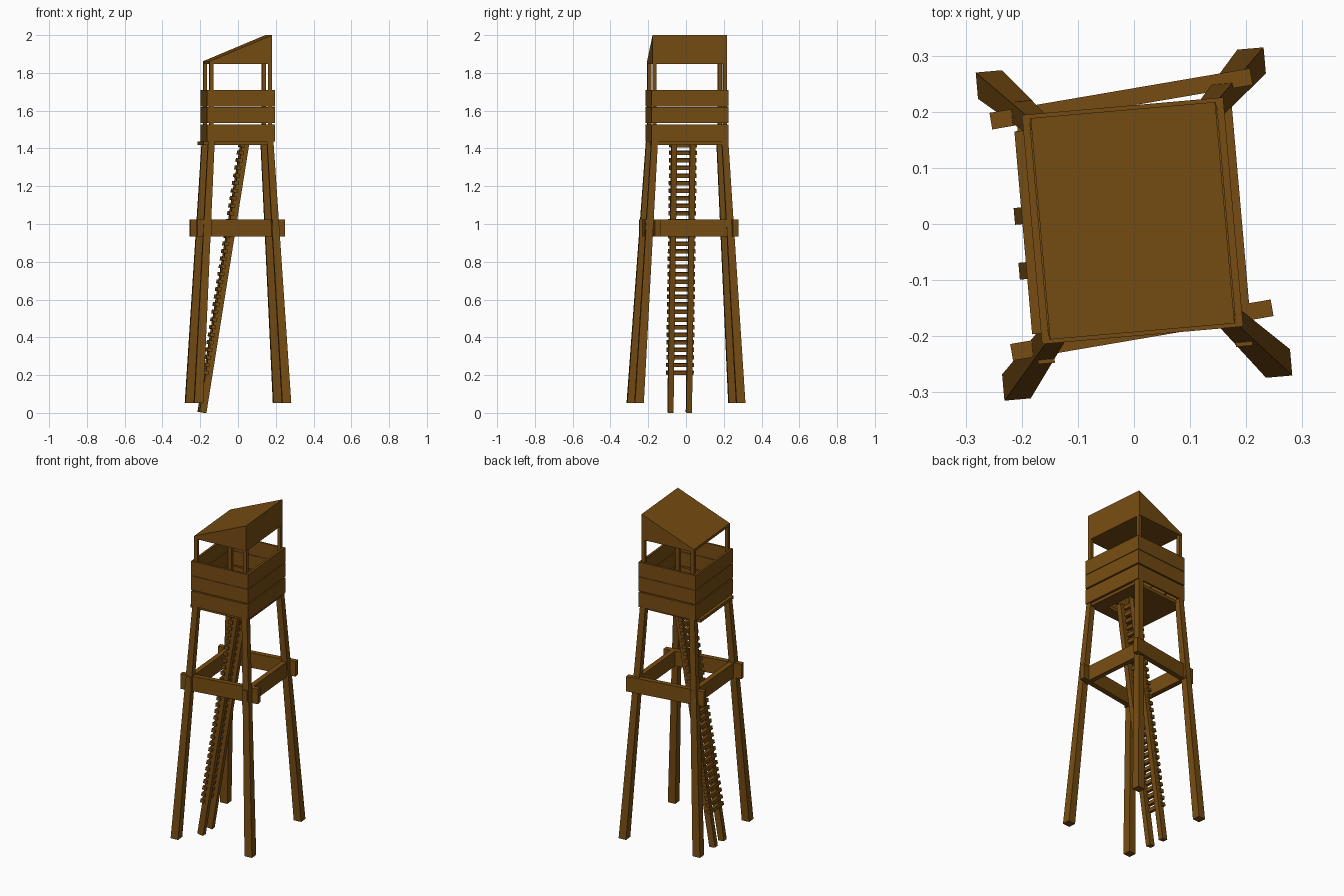
import bpy, bmesh, math
from mathutils import Matrix, Vector

if "Cube" in bpy.data.objects:
    bpy.data.objects.remove(bpy.data.objects["Cube"])

wood = bpy.data.materials.new("brown_wood")
wood.diffuse_color = (0.18, 0.072, 0.006, 1)
wood.use_nodes = True
wood.node_tree.nodes["Principled BSDF"].inputs["Base Color"].default_value = wood.diffuse_color

TURN = Matrix.Rotation(math.radians(5), 4, 'Z')   # whole tower is turned slightly
CX, CY = -0.002, 0.006                            # cabin centre


def finish(name, bm, matrix):
    bmesh.ops.transform(bm, matrix=matrix, verts=bm.verts)
    bmesh.ops.recalc_face_normals(bm, faces=bm.faces)
    me = bpy.data.meshes.new(name)
    bm.to_mesh(me)
    bm.free()
    me.materials.append(wood)
    ob = bpy.data.objects.new(name, me)
    bpy.context.collection.objects.link(ob)
    return ob


def box(name, centre, size, rot=Matrix.Identity(4), turn=TURN):
    bm = bmesh.new()
    bmesh.ops.create_cube(bm, size=1)
    m = turn @ Matrix.Translation(centre) @ rot @ Matrix.Diagonal((*size, 1))
    return finish(name, bm, m)


def span(name, lo, hi):
    lo, hi = Vector(lo), Vector(hi)
    return box(name, (lo + hi) / 2, hi - lo)


def taper(name, p0, h0, p1, h1):
    """Square post from p0 to p1 with horizontal ends of half width h0 and h1."""
    bm = bmesh.new()
    bmesh.ops.create_cube(bm, size=2)
    for v in bm.verts:
        p, h = (p0, h0) if v.co.z < 0 else (p1, h1)
        v.co = (p[0] + v.co.x * h, p[1] + v.co.y * h, p[2])
    return finish(name, bm, TURN)


# Splayed legs and the roof posts above them
for sx, nx in ((-1, "left"), (1, "right")):
    for sy, ny in ((-1, "front"), (1, "back")):
        top = (CX + sx * 0.156, CY + sy * 0.187)
        taper(f"{ny}_{nx}_leg", (sx * 0.234, sy * 0.27, 0.053), 0.0235,
              (*top, 1.44), 0.017)
        taper(f"{ny}_{nx}_roof_post", (*top, 1.44), 0.0105, (*top, 1.85), 0.0105)

# Belt of four beams at mid height; front and back ones sit a little askew
skew = Matrix.Rotation(math.radians(9.7), 4, 'Z')
for name, c in (("front_belt_beam", (0.014, -0.189, 0.979)),
                ("back_belt_beam", (-0.023, 0.223, 0.979))):
    box(name, c, (0.471, 0.03, 0.09), skew, Matrix.Identity(4))
for s, name in ((-1, "left_belt_beam"), (1, "right_belt_beam")):
    box(name, (s * 0.177, 0.001, 0.979), (0.03, 0.47, 0.09))

# Floor built around the ladder hatch
z0, z1 = 1.418, 1.436
hx0, hx1, hy0, hy1 = -0.02, 0.09, -0.11, 0.06
fx0, fx1, fy0, fy1 = -0.198, 0.166, -0.18, 0.183
span("floor_left", (fx0, fy0, z0), (hx0, fy1, z1))
span("floor_right", (hx1, fy0, z0), (fx1, fy1, z1))
span("floor_front", (hx0, fy0, z0), (hx1, hy0, z1))
span("floor_back", (hx0, hy1, z0), (hx1, fy1, z1))

# Cabin walls: three planks high on each side
A, B, T = 0.18, 0.205, 0.013
for i, (a, b) in enumerate(((1.438, 1.528), (1.535, 1.62), (1.622, 1.71))):
    zc, h = (a + b) / 2, b - a
    for s, nx, ny in ((-1, "left", "front"), (1, "right", "back")):
        box(f"{nx}_wall_plank_{i}", (CX + s * (A - T / 2), CY, zc), (T, 2 * (B - T), h))
        box(f"{ny}_wall_plank_{i}", (CX, CY + s * (B - T / 2), zc), (2 * A, T, h))

# Lean-to roof wedge, high on the right
bm = bmesh.new()
bmesh.ops.create_cube(bm, size=2)
for v in bm.verts:
    z = 1.846 if v.co.z < 0 else (1.862 if v.co.x < 0 else 2.0)
    v.co = (CX + v.co.x * 0.165, CY + v.co.y * 0.198, z)
finish("roof", bm, TURN)

# Leaning ladder with rungs on its outer face
LY = -0.017
foot, head = Vector((-0.193, LY, 0.003)), Vector((0.036, LY, 1.436))
d = head - foot
lean = Matrix.Rotation(math.atan2(d.x, d.z), 4, 'Y')
out = lean @ Vector((-1, 0, 0))
for s, name in ((-1, "front_ladder_rail"), (1, "back_ladder_rail")):
    box(name, (foot + head) / 2 + Vector((0, s * 0.049, 0)), (0.037, 0.03, d.length), lean)
N = 31
for i in range(N):
    t = 0.145 + (0.985 - 0.145) * i / (N - 1)
    box(f"ladder_rung_{i}", foot + d * t + out * 0.016, (0.024, 0.145, 0.02), lean)
